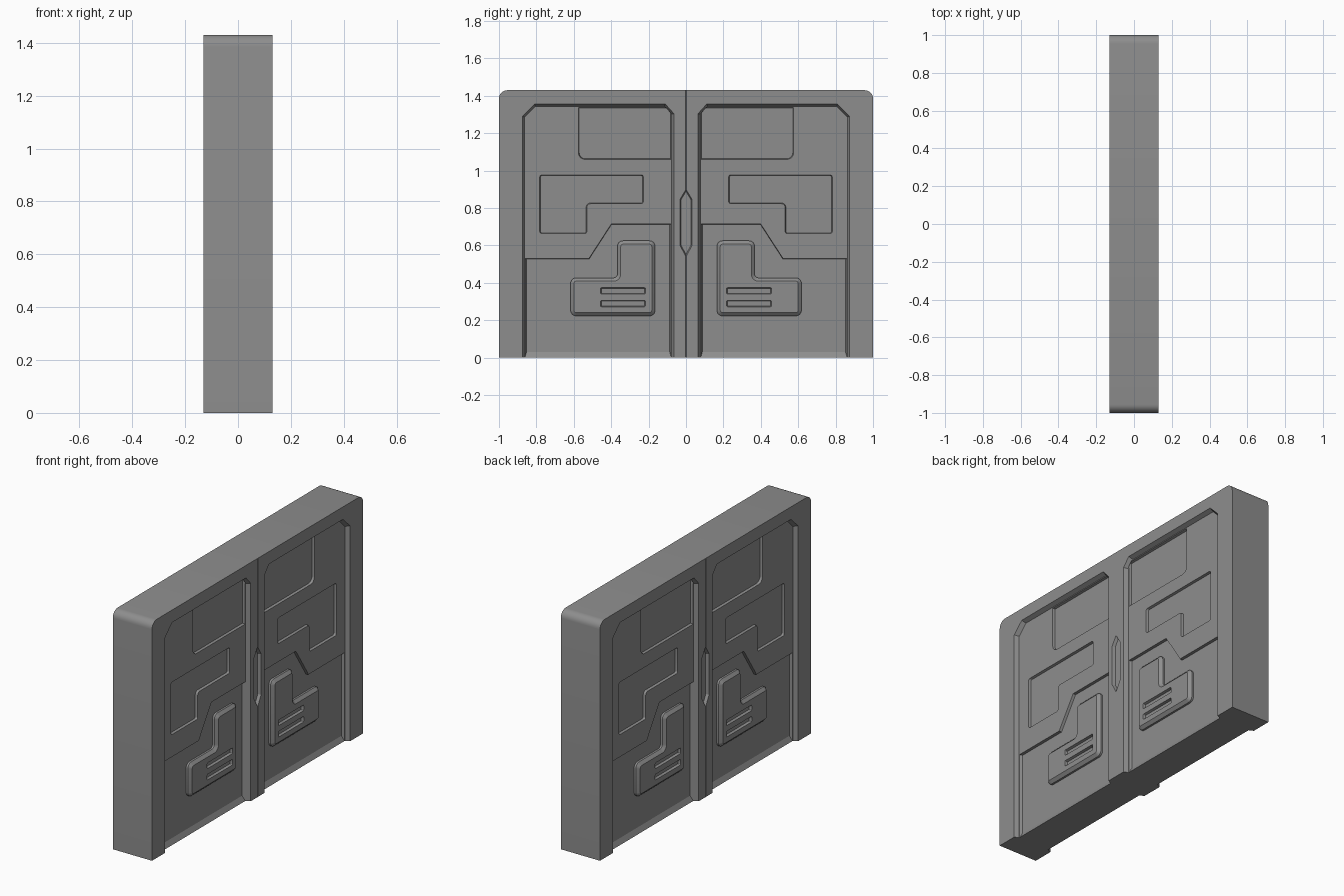
import bpy, bmesh, math
from mathutils import Vector

if "Cube" in bpy.data.objects:
    bpy.data.objects.remove(bpy.data.objects["Cube"])

dark = bpy.data.materials.new("dark_grey_metal")
dark.diffuse_color = (0.27, 0.27, 0.27, 1)
dark.use_nodes = True
dark.node_tree.nodes["Principled BSDF"].inputs["Base Color"].default_value = dark.diffuse_color


def rounded(corners, seg=6):
    """Corners are (y, z) or (y, z, radius), counter-clockwise."""
    pts, n = [], len(corners)
    for i, k in enumerate(corners):
        c = Vector(k[:2])
        if len(k) == 2:
            pts.append(c)
            continue
        u = (Vector(corners[i - 1][:2]) - c).normalized() * k[2]
        v = (Vector(corners[(i + 1) % n][:2]) - c).normalized() * k[2]
        for s in range(seg + 1):
            t = math.pi / 2 * s / seg
            pts.append(c + u * (1 - math.sin(t)) + v * (1 - math.cos(t)))
    return pts


def inset(pts, d):
    out, n = [], len(pts)
    for i, p in enumerate(pts):
        a = (p - pts[i - 1]).normalized()
        b = (pts[(i + 1) % n] - p).normalized()
        n1, n2 = Vector((-a.y, a.x)), Vector((-b.y, b.x))
        out.append(p + (n1 + n2) / (1 + n1.dot(n2)) * d)
    return out


def loft(name, *sections):
    """Solid through (x, profile) sections with equal point counts."""
    bm = bmesh.new()
    rings = [[bm.verts.new((x, p[0], p[1])) for p in pts] for x, pts in sections]
    n = len(rings[0])
    for r, s in zip(rings, rings[1:]):
        for i in range(n):
            j = (i + 1) % n
            bm.faces.new((r[i], r[j], s[j], s[i]))
    bm.faces.new(rings[0])
    bm.faces.new(rings[-1])
    bmesh.ops.recalc_face_normals(bm, faces=bm.faces[:])
    me = bpy.data.meshes.new(name)
    bm.to_mesh(me)
    bm.free()
    me.materials.append(dark)
    ob = bpy.data.objects.new(name, me)
    bpy.context.collection.objects.link(ob)
    return ob


def activate(ob):
    bpy.ops.object.select_all(action='DESELECT')
    ob.select_set(True)
    bpy.context.view_layer.objects.active = ob


def cut(ob, cutter):
    activate(ob)
    m = ob.modifiers.new("cut", 'BOOLEAN')
    m.operation, m.solver, m.object = 'DIFFERENCE', 'EXACT', cutter
    bpy.ops.object.modifier_apply(modifier=m.name)
    bpy.data.objects.remove(cutter)


def finish(ob):
    """Smooth by angle, then mirror to the other face and the other leaf."""
    activate(ob)
    bpy.ops.object.shade_smooth_by_angle(angle=math.radians(25))
    m = ob.modifiers.new("other_face", 'MIRROR')
    m = ob.modifiers.new("other_leaf", 'MIRROR')
    m.use_axis = (False, True, False)
    m.use_mirror_merge = False


# Door leaf: one quarter, half thickness
T = 0.13
leaf_pts = rounded([(0, 0), (1, 0), (1, 1.43, 0.045), (0, 1.43)])
leaf = loft("door_leaf", (0, leaf_pts), (T, leaf_pts))

# Main panel recess with chamfered top corners
panel = rounded([(0.065, -0.1), (0.875, -0.1), (0.875, 1.29),
                 (0.81, 1.355), (0.11, 1.355), (0.065, 1.305)])
cut(leaf, loft("panel_cut", (0.15, panel), (T, panel), (0.104, inset(panel, 0.012))))

# Deeper lower panel with stepped upper edge and sloped sill
low_a = [(0.077, -0.008), (0.863, -0.008), (0.863, 0.53),
         (0.52, 0.53), (0.40, 0.715), (0.077, 0.715)]
low_b = [(0.087, 0.03), (0.853, 0.03), (0.853, 0.527),
         (0.518, 0.527), (0.398, 0.712), (0.087, 0.712)]
cut(leaf, loft("lower_cut", (0.108, low_a), (0.088, low_b)))

# Upper window recess and stepped middle recess
window = rounded([(0.08, 1.06), (0.575, 1.06, 0.035), (0.575, 1.338), (0.08, 1.338)])
step = rounded([(0.53, 0.663, 0.012), (0.782, 0.663, 0.012), (0.782, 0.977, 0.012),
                (0.228, 0.977, 0.012), (0.228, 0.823, 0.012), (0.53, 0.823, 0.02)])
for name, pts in (("window_cut", window), ("step_cut", step)):
    cut(leaf, loft(name, (0.108, pts), (0.104, pts), (0.09, inset(pts, 0.004))))

# Hexagonal hand grip across the seam, and the fine seam chamfer
grip = rounded([(0, 0.54), (0.033, 0.60), (0.033, 0.845),
                (0, 0.90), (-0.033, 0.845), (-0.033, 0.60)])
cut(leaf, loft("grip_cut", (0.14, grip), (T, grip), (0.112, inset(grip, 0.006))))
seam_a = [(-0.02, -0.1), (0.003, -0.1), (0.003, 1.5), (-0.02, 1.5)]
seam_b = [(-0.02, -0.1), (-0.001, -0.1), (-0.001, 1.5), (-0.02, 1.5)]
cut(leaf, loft("seam_cut", (0.131, seam_a), (0.127, seam_b)))

# Open the inner side so the mirrored halves join
bm = bmesh.new()
bm.from_mesh(leaf.data)
inner = [f for f in bm.faces if all(v.co.x < 1e-4 for v in f.verts)]
bmesh.ops.delete(bm, geom=inner, context='FACES')
bm.to_mesh(leaf.data)
bm.free()
finish(leaf)

# Raised vent plate with bevelled rim and two slots
plate = rounded([(0.165, 0.223, 0.03), (0.617, 0.223, 0.03), (0.617, 0.427, 0.03),
                 (0.367, 0.427, 0.02), (0.367, 0.625, 0.03), (0.165, 0.625, 0.03)])
vent = loft("vent_plate", (0.08, plate), (0.10, plate),
            (0.116, inset(plate, 0.018)))
for z in (0.272, 0.34):
    slot = rounded([(0.217, z, 0.006), (0.457, z, 0.006),
                    (0.457, z + 0.034, 0.006), (0.217, z + 0.034, 0.006)], 3)
    cut(vent, loft("slot_cut", (0.13, slot), (0.116, slot), (0.101, inset(slot, 0.004))))
finish(vent)
